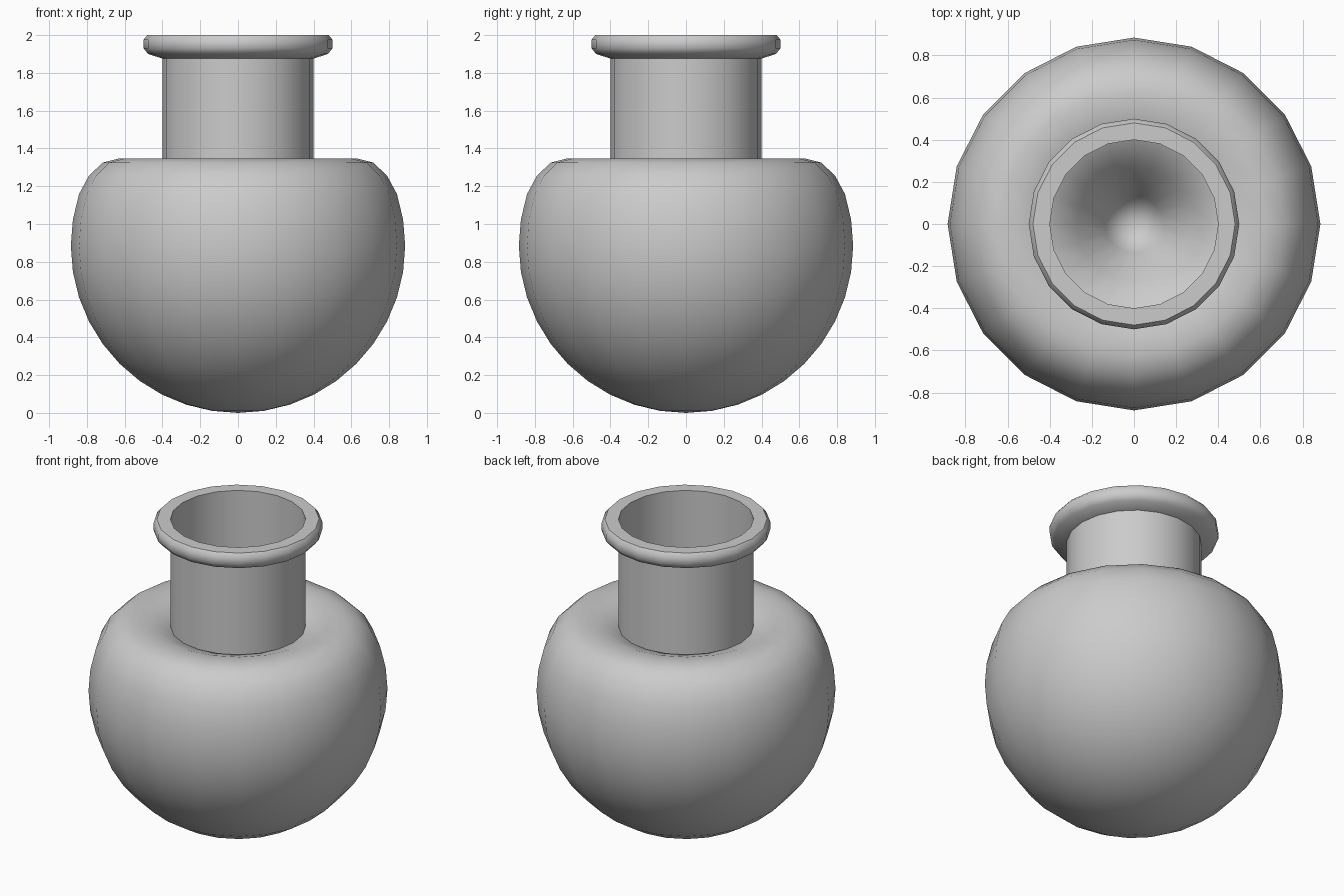
import bpy, bmesh, math

if "Cube" in bpy.data.objects:
    bpy.data.objects.remove(bpy.data.objects["Cube"])

SIDES = 20


def lathe(name, profile):
    """Revolve (radius, z) points around z; radius 0 becomes a pole."""
    bm = bmesh.new()
    rings = []
    for r, z in profile:
        if r < 1e-6:
            rings.append([bm.verts.new((0, 0, z))] * SIDES)
        else:
            rings.append([bm.verts.new((r * math.cos(i * math.tau / SIDES),
                                        r * math.sin(i * math.tau / SIDES), z))
                          for i in range(SIDES)])
    for a, b in zip(rings, rings[1:]):
        for i in range(SIDES):
            j = (i + 1) % SIDES
            quad = list(dict.fromkeys((a[i], a[j], b[j], b[i])))
            bm.faces.new(quad)
    mesh = bpy.data.meshes.new(name)
    bm.to_mesh(mesh)
    bm.free()
    ob = bpy.data.objects.new(name, mesh)
    bpy.context.collection.objects.link(ob)
    bpy.ops.object.select_all(action='DESELECT')
    ob.select_set(True)
    bpy.context.view_layer.objects.active = ob
    bpy.ops.object.shade_smooth_by_angle(angle=math.radians(40))
    return ob


# Round body: a sphere whose top is pushed down into a funnel inside the neck
R = 0.885
sphere = [(R * math.sin(math.radians(9 * k)), R - R * math.cos(math.radians(9 * k)))
          for k in range(13)]
shoulder = [(0.789, 1.256), (0.716, 1.325), (0.626, 1.348), (0.52, 1.34), (0.402, 1.30)]
funnel = [(0.273, 1.18), (0.138, 0.98), (0, 0.73)]
lathe("body", sphere + shoulder + funnel)

# Thin open neck with a chamfered lip
lathe("neck_and_lip", [(0.40, 1.29), (0.40, 1.876), (0.476, 1.90), (0.50, 1.93),
                       (0.50, 1.976), (0.48, 2.0), (0.40, 2.0), (0.40, 1.876)])
